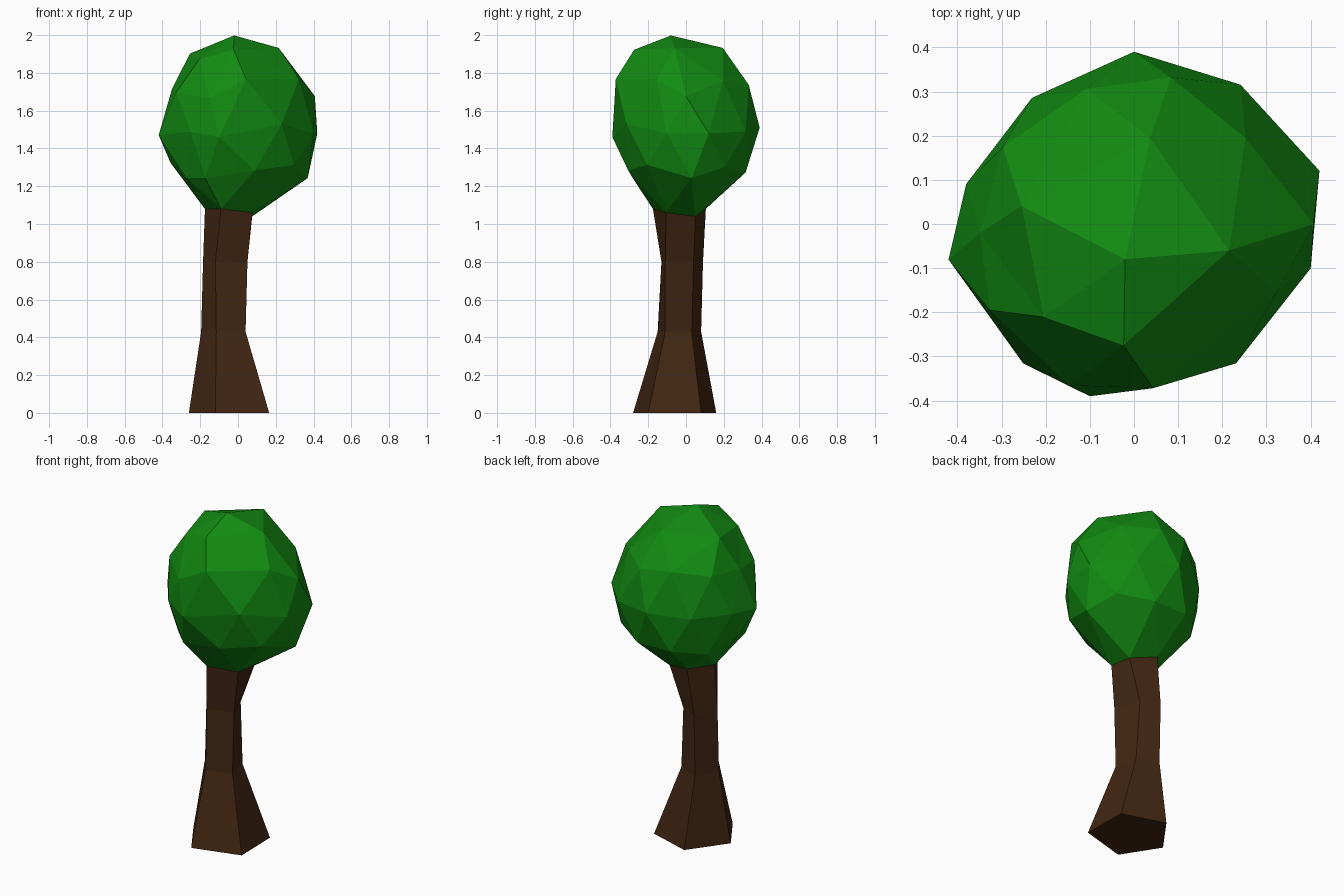
import bpy
import bmesh
import math
from mathutils import Vector

default_cube = bpy.data.objects.get("Cube")
if default_cube:
    bpy.data.objects.remove(default_cube, do_unlink=True)


def make_material(name, colour):
    material = bpy.data.materials.new(name)
    material.use_nodes = True
    material.diffuse_color = colour
    material.node_tree.nodes["Principled BSDF"].inputs["Base Color"].default_value = colour
    return material


leaf_green = make_material("leaf green", (0.006, 0.26, 0.006, 1))
bark_brown = make_material("bark brown", (0.054, 0.019, 0.006, 1))


def make_object(name, bm, material):
    bmesh.ops.recalc_face_normals(bm, faces=bm.faces[:])
    mesh = bpy.data.meshes.new(name)
    bm.to_mesh(mesh)
    bm.free()
    mesh.materials.append(material)
    obj = bpy.data.objects.new(name, mesh)
    bpy.context.collection.objects.link(obj)
    return obj


# Trunk: five-sided cross-sections from the flared foot up to the crown
foot = [(.16, .08, 0), (-.10, .16, 0), (-.26, -.06, 0), (-.12, -.28, 0), (.165, -.20, 0)]
knee = [(.01, .03, .43), (-.117, .08, .43), (-.195, -.04, .43), (-.115, -.15, .43), (.04, -.11, .43)]
waist = [(-.01, .04, .8), (-.117, .09, .8), (-.185, -.04, .8), (-.12, -.13, .8), (.05, -.11, .8)]
neck = [(.075, .05, 1.04), (-.08, .105, 1.08), (-.175, -.03, 1.08), (-.09, -.175, 1.08), (.075, -.105, 1.06)]

bm = bmesh.new()
sections = [[bm.verts.new(p) for p in ring] for ring in (foot, knee, waist, neck)]
for lower, upper in zip(sections, sections[1:]):
    for i in range(len(lower)):
        j = (i + 1) % len(lower)
        bm.faces.new((lower[i], lower[j], upper[j], upper[i]))
bm.faces.new(sections[0])
make_object("trunk", bm, bark_brown)

# Crown: faceted ball, its rings nudged (in hundredths) to an uneven shape
CENTRE = Vector((0, 0, 1.49))
RADII = Vector((.41, .39, .508))
low_mid = [(2, 3, 2), (0, 0, 5), (2, -2, 2), (1, 1, 2), (-2, 1, 6)]
low_main = [(0, 0, 4), (0, -2, 1), (1, 0, 6), (-6, 5, -2), (0, 0, 5)]
equator = [(3, 0, -1), (0, 0, 0), (0, 0, 2), (1, -3, 0), (1, -3, 0),
           (-3, 4, -2), (-1, 0, 0), (-10, 0, -3), (-1, 0, 4), (1, 2, -1)]
high_main = [(4, 0, -4), (-3, 0, 2), (0, -3, 1), (-3, 1, -2), (-7, -4, 5)]
high_mid = [(-3, 0, 0), (0, -1, 0), (0, -2, -4), (-4, -5, -9), (4, 4, 1)]
cap = [(0, -6, 1), (-3, 0, 1), (-8, -8, -2), (-3, -9, -5), (-9, -8, 0)]
tip = [(-2, -8, 0)]

bpy.ops.mesh.primitive_ico_sphere_add(subdivisions=2, radius=1)
ball = bpy.context.object
bm = bmesh.new()
bm.from_mesh(ball.data)
ball_mesh = ball.data
bpy.data.objects.remove(ball, do_unlink=True)
bpy.data.meshes.remove(ball_mesh)


def turn(vert):
    return round(math.degrees(math.atan2(vert.co.y, vert.co.x))) % 360


rings = {}
for vert in bm.verts:
    rings.setdefault(round(vert.co.z, 2) + 0.0, []).append(vert)
ordered = [sorted(rings[z], key=turn) for z in sorted(rings)]
bottom, collar, upper_rings = ordered[0], ordered[1], ordered[2:]

for ring, nudges in zip(upper_rings, (low_mid, low_main, equator, high_main, high_mid, cap, tip)):
    for vert, nudge in zip(ring, nudges):
        vert.co = CENTRE + vert.co * RADII + Vector(nudge) / 100

# The open underside of the crown joins the top of the trunk
for vert, point in zip(collar, neck):
    vert.co = point
bmesh.ops.delete(bm, geom=bottom, context='VERTS')
for face in bm.faces:
    face.smooth = False
make_object("leaf_crown", bm, leaf_green)
